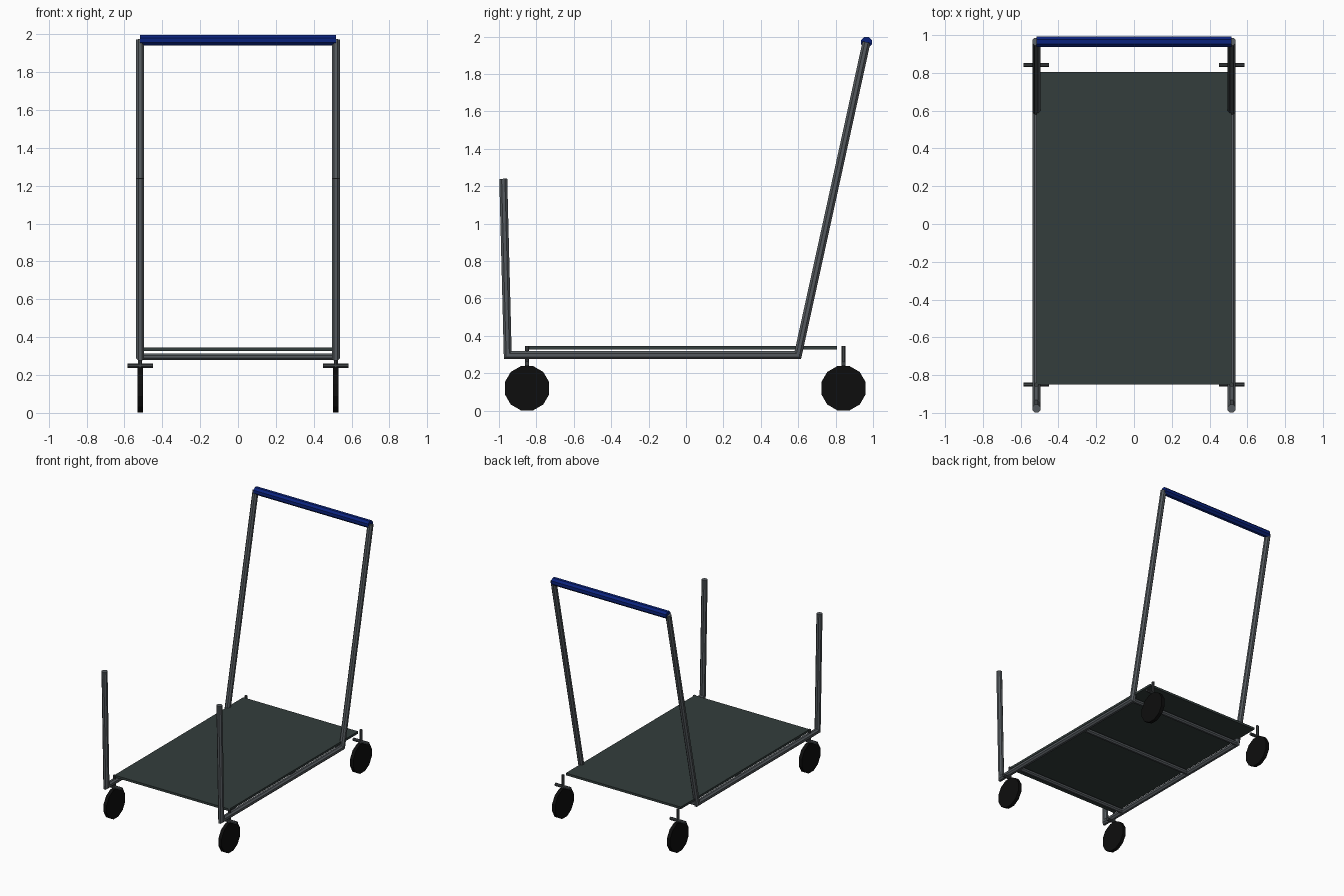
import bpy, bmesh, math
from mathutils import Vector, Matrix

if "Cube" in bpy.data.objects:
    bpy.data.objects.remove(bpy.data.objects["Cube"])


def material(name, color):
    m = bpy.data.materials.new(name)
    m.diffuse_color = (*color, 1)
    m.use_nodes = True
    m.node_tree.nodes["Principled BSDF"].inputs["Base Color"].default_value = m.diffuse_color
    return m


STEEL = material("steel_grey", (0.09, 0.102, 0.112))
DARK = material("dark_steel", (0.05, 0.056, 0.06))
DECK = material("deck_green_grey", (0.033, 0.047, 0.045))
BLUE = material("handle_blue", (0.003, 0.016, 0.2))
BLACK = material("tyre_black", (0.004, 0.004, 0.004))


def finish(name, bm, mat):
    bmesh.ops.recalc_face_normals(bm, faces=bm.faces)
    me = bpy.data.meshes.new(name)
    bm.to_mesh(me)
    bm.free()
    me.materials.append(mat)
    ob = bpy.data.objects.new(name, me)
    bpy.context.collection.objects.link(ob)
    return ob


def rod(name, a, b, r, sides, mat):
    """Straight cylinder from a to b, turned so flats face the axes."""
    a, b = Vector(a), Vector(b)
    bm = bmesh.new()
    bmesh.ops.create_cone(bm, cap_ends=True, segments=sides, radius1=r, radius2=r,
                          depth=(b - a).length)
    turn = (b - a).to_track_quat('Z', 'Y').to_matrix().to_4x4()
    spin = Matrix.Rotation(math.pi / sides, 4, 'Z')
    bm.transform(Matrix.Translation((a + b) / 2) @ turn @ spin)
    return finish(name, bm, mat)


def bent_tube(name, x, path, r, sides, mat):
    """Mitred tube along a path in the yz plane."""
    bm = bmesh.new()
    pts = [Vector((0, y, z)) for y, z in path]
    rings = []
    for i, p in enumerate(pts):
        d0 = (p - pts[max(i - 1, 0)]).normalized()
        d1 = (pts[min(i + 1, len(pts) - 1)] - p).normalized()
        t = (d0 + d1).normalized()
        side = Vector((0, -t.z, t.y))
        k = r / max(t.dot(d1 if d1.length else d0), 0.3)
        ring = []
        for s in range(sides):
            a = 2 * math.pi * (s + 0.5) / sides
            ring.append(bm.verts.new(p + side * k * math.cos(a)
                                     + Vector((x + r * math.sin(a), 0, 0))))
        rings.append(ring)
    for r0, r1 in zip(rings, rings[1:]):
        for s in range(sides):
            n = (s + 1) % sides
            bm.faces.new((r0[s], r0[n], r1[n], r1[s]))
    bm.faces.new(rings[0])
    bm.faces.new(rings[-1])
    return finish(name, bm, mat)


X = 0.517

# Side frames: front post, bottom rail and sloping handle post in one bent tube
for tag, s in (("left", -1), ("right", 1)):
    bent_tube("side_frame_" + tag, s * X,
              [(-0.977, 1.24), (-0.953, 0.297), (0.598, 0.297), (0.965, 1.97)],
              0.023, 8, STEEL)

# Cross bars under the deck
for tag, y in (("front", -0.75), ("middle", 0.02), ("rear", 0.598)):
    rod("cross_bar_" + tag, (-X, y, 0.297), (X, y, 0.297), 0.019, 8, STEEL)

# Push handle
rod("push_handle", (-X, 0.965, 1.969), (X, 0.965, 1.969), 0.031, 8, BLUE)

# Deck plate
bm = bmesh.new()
bmesh.ops.create_cube(bm, size=1)
bm.transform(Matrix.Translation((0, -0.022, 0.337)) @ Matrix.Diagonal((1.034, 1.656, 0.018, 1)))
finish("deck", bm, DECK)

# Castors: wheel, axle rod and stem at each corner
for ty, y in (("front", -0.85), ("rear", 0.842)):
    for tx, s in (("left", -1), ("right", 1)):
        x, tag = s * X, ty + "_" + tx
        rod("wheel_" + tag, (x - 0.014, y, 0.12), (x + 0.014, y, 0.12), 0.123, 12, BLACK)
        rod("axle_" + tag, (x - 0.068, y, 0.25), (x + 0.068, y, 0.25), 0.0125, 8, DARK)
        rod("stem_" + tag, (x, y, 0.235), (x, y, 0.345), 0.0115, 8, DARK)
